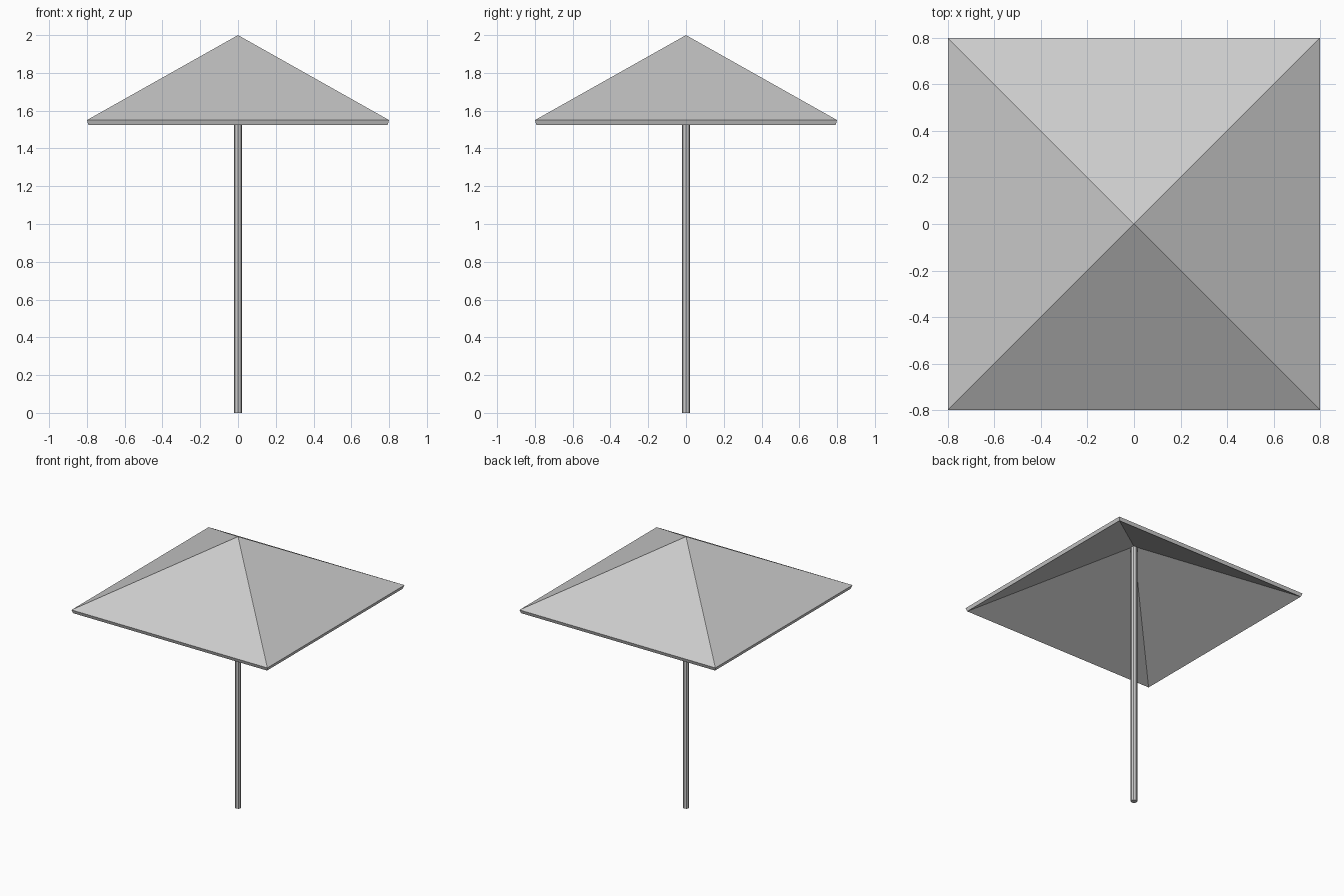
import bpy, bmesh, math

if "Cube" in bpy.data.objects:
    bpy.data.objects.remove(bpy.data.objects["Cube"])

grey = bpy.data.materials.new("light grey")
grey.diffuse_color = (0.6, 0.6, 0.6, 1)
grey.use_nodes = True
grey.node_tree.nodes["Principled BSDF"].inputs["Base Color"].default_value = grey.diffuse_color


def finish(name, bm):
    bmesh.ops.recalc_face_normals(bm, faces=bm.faces)
    mesh = bpy.data.meshes.new(name)
    bm.to_mesh(mesh)
    bm.free()
    mesh.materials.append(grey)
    obj = bpy.data.objects.new(name, mesh)
    bpy.context.collection.objects.link(obj)
    return obj


def ring(bm, half, z):
    return [bm.verts.new((sx * half, sy * half, z))
            for sx, sy in ((-1, -1), (1, -1), (1, 1), (-1, 1))]


# Canopy: thin square pyramid shell, hollow underneath
bm = bmesh.new()
outer, inner = ring(bm, 0.80, 1.55), ring(bm, 0.792, 1.525)
top, under = bm.verts.new((0, 0, 2.0)), bm.verts.new((0, 0, 1.97))
for i in range(4):
    j = (i + 1) % 4
    bm.faces.new((outer[i], outer[j], top))
    bm.faces.new((inner[j], inner[i], under))
    bm.faces.new((inner[i], inner[j], outer[j], outer[i]))
finish("canopy", bm)

# Pole: slim eight-sided post reaching the underside of the canopy
bm = bmesh.new()
bmesh.ops.create_cone(bm, cap_ends=True, segments=8, radius1=0.022,
                      radius2=0.022, depth=1.965)
bmesh.ops.translate(bm, verts=bm.verts, vec=(0, 0, 1.965 / 2))
finish("pole", bm)
